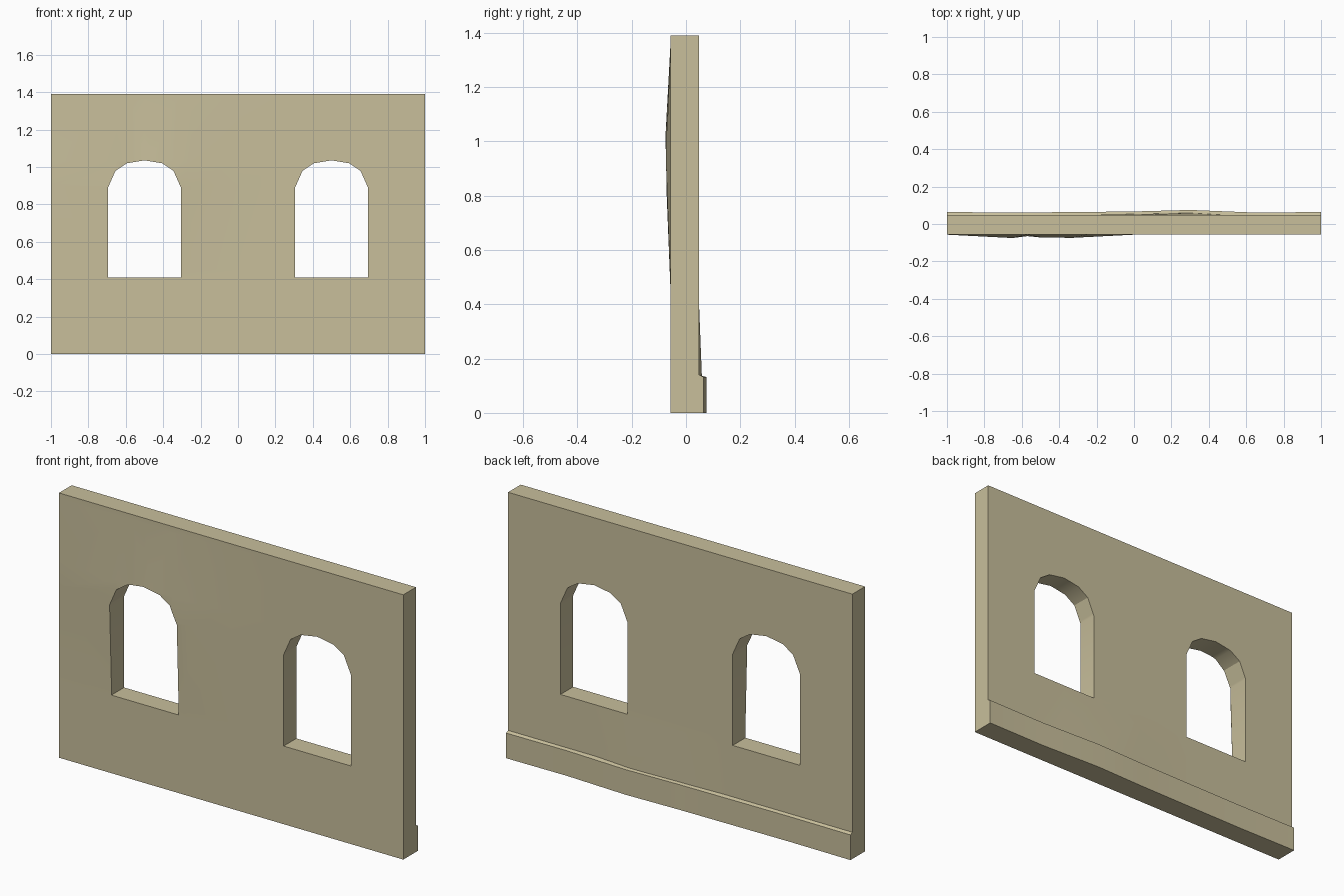
import bpy, bmesh

cube = bpy.data.objects.get("Cube")
if cube:
    bpy.data.objects.remove(cube, do_unlink=True)

FRONT, BACK, TOP = -0.057, 0.048, 1.39

sandstone = bpy.data.materials.new("sandstone")
sandstone.use_nodes = True
colour = (0.58, 0.52, 0.33, 1)
sandstone.diffuse_color = colour
sandstone.node_tree.nodes["Principled BSDF"].inputs["Base Color"].default_value = colour


def lerp(points, t):
    """Read a height off a polyline of (position, height) pairs."""
    if t <= points[0][0]:
        return points[0][1]
    for (a, u), (b, v) in zip(points, points[1:]):
        if t <= b:
            return u + (v - u) * (t - a) / (b - a)
    return points[-1][1]


def loft(name, sections):
    """Close a solid through matching rings of points."""
    bm = bmesh.new()
    rings = [[bm.verts.new(p) for p in ring] for ring in sections]
    count = len(rings[0])
    for a, b in zip(rings, rings[1:]):
        for i in range(count):
            j = (i + 1) % count
            bm.faces.new((a[i], a[j], b[j], b[i]))
    bm.faces.new(rings[0])
    bm.faces.new(rings[-1])
    bmesh.ops.recalc_face_normals(bm, faces=bm.faces)
    mesh = bpy.data.meshes.new(name)
    bm.to_mesh(mesh)
    bm.free()
    obj = bpy.data.objects.new(name, mesh)
    mesh.materials.append(sandstone)
    bpy.context.collection.objects.link(obj)
    return obj


def smooth(obj):
    bpy.ops.object.select_all(action='DESELECT')
    obj.select_set(True)
    bpy.context.view_layer.objects.active = obj
    bpy.ops.object.shade_smooth_by_angle(angle=0.5)


# Uneven plaster: gentle swellings on both faces
front_x = [(-1, 0), (-0.65, 0.018), (-0.57, 0.008), (-0.5, 0.015), (-0.33, 0.017), (0, 0)]
front_z = [(0.45, 0), (0.9, 1), (1.03, 1), (1.36, 0)]
back_x = [(-0.25, 0), (0.3, 0.011), (0.5, 0)]
back_z = [(0.12, 1), (0.4, 0)]
columns = sorted({x for x, _ in front_x + back_x} | {0.75, 1})
rows = sorted({z for z, _ in front_z + back_z} | {0, TOP})

# Wall slab
sections = []
for x in columns:
    front = [(x, FRONT - lerp(front_x, x) * lerp(front_z, z), z) for z in rows]
    back = [(x, BACK + lerp(back_x, x) * lerp(back_z, z), z) for z in rows]
    sections.append(front + back[::-1])
wall = loft("wall", sections)

# Arched window openings
half_arch = [(0.195, 0.41), (0.195, 0.89), (0.155, 0.98), (0.095, 1.02)]
arch = half_arch + [(0, 1.036)] + [(-x, z) for x, z in half_arch[::-1]]
for side, centre in (("right", -0.5), ("left", 0.5)):
    cutter = loft(side + "_window_cutter",
                  [[(centre + x, y, z) for x, z in arch] for y in (-0.3, 0.3)])
    cutter.hide_render = True
    cut = wall.modifiers.new(side + "_window", 'BOOLEAN')
    cut.object = cutter
    cut.operation = 'DIFFERENCE'
    cut.solver = 'EXACT'
    bpy.context.view_layer.objects.active = wall
    bpy.ops.object.modifier_apply(modifier=cut.name)
    bpy.data.objects.remove(cutter, do_unlink=True)
smooth(wall)

# Worn plinth along the foot of the back
plinth_line = [(-1, 0.064), (-0.65, 0.061), (-0.3, 0.064), (0, 0.067),
               (0.3, 0.075), (0.65, 0.061), (1, 0.064)]
plinth = loft("back_plinth", [
    [(x, BACK - 0.02, 0), (x, y, 0), (x, y, 0.132), (x, BACK, 0.14), (x, BACK - 0.02, 0.14)]
    for x, y in plinth_line])
smooth(plinth)
